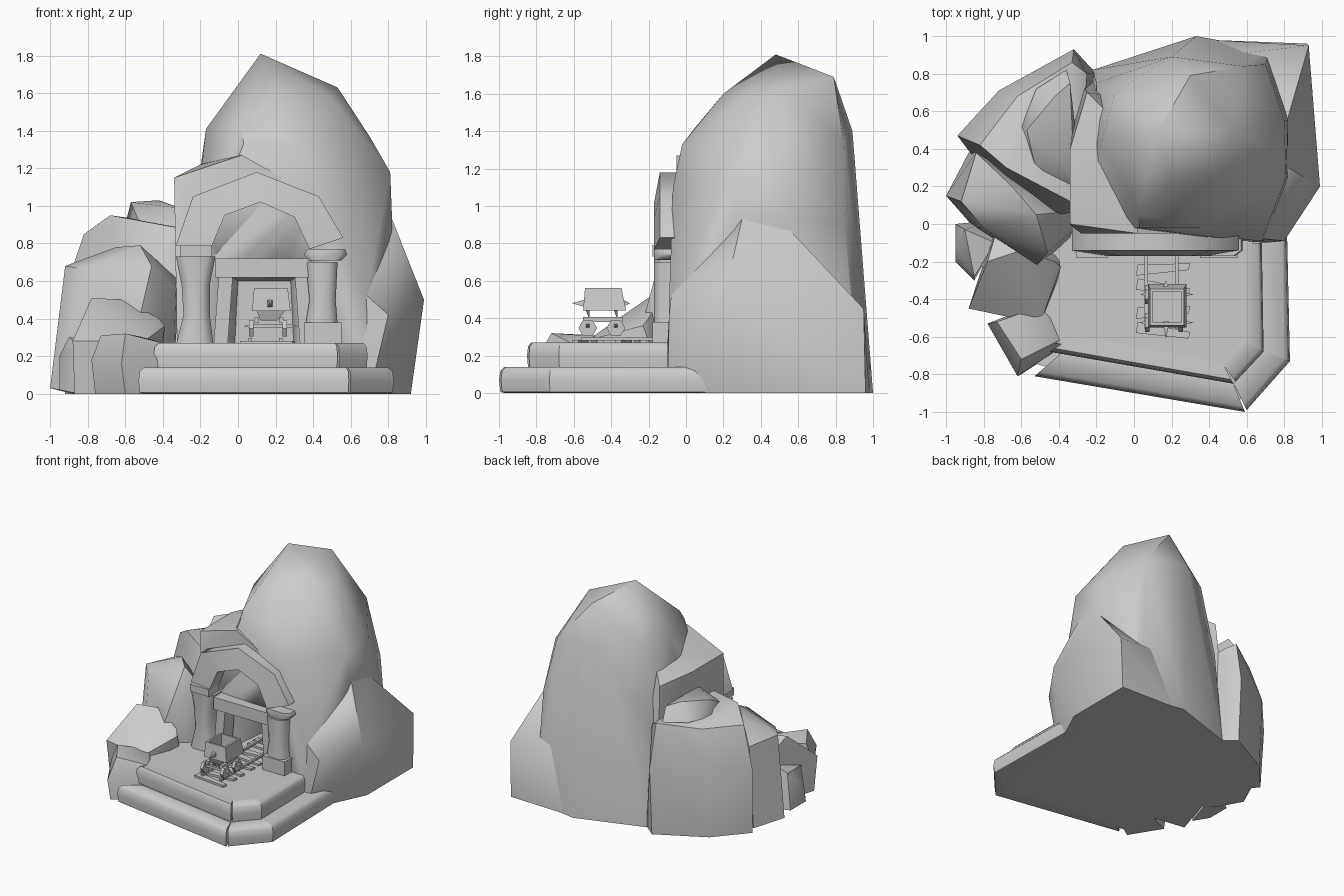
import bpy, bmesh, math
from mathutils import Vector

if "Cube" in bpy.data.objects:
    bpy.data.objects.remove(bpy.data.objects["Cube"])


def finish(name, bm, angle=40):
    bmesh.ops.recalc_face_normals(bm, faces=bm.faces)
    me = bpy.data.meshes.new(name)
    bm.to_mesh(me)
    bm.free()
    ob = bpy.data.objects.new(name, me)
    bpy.context.collection.objects.link(ob)
    bpy.ops.object.select_all(action='DESELECT')
    ob.select_set(True)
    bpy.context.view_layer.objects.active = ob
    bpy.ops.object.shade_smooth_by_angle(angle=math.radians(angle))
    return ob


def hull(name, pts, angle=40):
    """Chunky stone: convex hull of a few corner points."""
    bm = bmesh.new()
    for p in pts:
        bm.verts.new(p)
    r = bmesh.ops.convex_hull(bm, input=bm.verts)
    junk = {g for g in r['geom_interior'] + r['geom_unused'] if isinstance(g, bmesh.types.BMVert)}
    bmesh.ops.delete(bm, geom=list(junk), context='VERTS')
    return finish(name, bm, angle)


def prism(outline, z0, z1):
    return [(x, y, z) for x, y in outline for z in (z0, z1)]


def loft(name, rings, angle=40):
    """Skin through matching rings of points, capped at both ends."""
    bm = bmesh.new()
    rows = [[bm.verts.new(p) for p in r] for r in rings]
    n = len(rows[0])
    for a, b in zip(rows, rows[1:]):
        for i in range(n):
            bm.faces.new((a[i], a[(i + 1) % n], b[(i + 1) % n], b[i]))
    bm.faces.new(rows[0])
    bm.faces.new(rows[-1])
    return finish(name, bm, angle)


def box(x0, x1, y0, y1, z0, z1):
    return prism([(x0, y0), (x1, y0), (x1, y1), (x0, y1)], z0, z1)


# Large rock behind the entrance
main = hull("main_rock", [
    (-.28, -.06, 0), (-.22, .82, 0), (.33, 1, 0), (.72, .93, 0), (.8, .3, 0), (.7, -.1, 0),
    (.68, -.09, .5), (-.26, -.04, .6), (.82, .25, .93), (.82, .55, .93), (.7, .85, .9), (.33, .91, .9),
    (-.2, .75, .8), (.81, .25, 1.18), (.8, .55, 1.18), (.42, -.07, 1.1), (.03, -.02, 1.33),
    (.35, -.02, 1.33), (-.2, .42, 1.2), (-.17, .45, 1.41), (.02, .05, 1.42), (-.1, .7, 1.4),
    (.2, .2, 1.6), (.5, .3, 1.57), (.53, .5, 1.63), (.12, .48, 1.81), (.3, .79, 1.69),
    (.2, .89, 1.4), (.58, .84, 1.35), (.7, .4, 1.37)], 45)
skirt = hull("right_rock_skirt", [
    (.7, -.1, 0), (.78, .16, 0), (.92, .36, 0), (.92, .96, 0), (.4, .98, 0), (.45, -.08, 0),
    (.99, .2, .5), (.94, .63, .5), (.93, .95, .45), (.82, .3, .93), (.8, .5, .93), (.7, -.1, .25),
    (.8, -.09, .42), (.6, -.07, .6), (.5, .9, .5), (.5, .3, .9)])
brow = hull("rock_over_arch", [
    (-.32, -.03, 0), (-.3, .8, 0), (.45, -.03, 0), (.4, .6, 0), (-.34, .0, 1.15), (-.34, .4, 1.15),
    (-.25, .7, 1.12), (.02, -.05, 1.27), (-.05, .5, 1.27), (-.28, -.05, 1.08), (.42, -.05, 1.05), (-.2, .3, 1.22)])

# Hollow tunnel through the two front rocks
cutter = hull("tunnel_cutter", [
    (-.1, -.3, .2), (.37, -.3, .2), (-.08, -.3, .65), (.35, -.3, .65),
    (-.02, .4, .2), (.3, .4, .2), (.0, .4, .6), (.28, .4, .6)])
for rock in (main, brow):
    mod = rock.modifiers.new("tunnel", 'BOOLEAN')
    mod.object, mod.operation, mod.solver = cutter, 'DIFFERENCE', 'EXACT'
    bpy.context.view_layer.objects.active = rock
    bpy.ops.object.modifier_apply(modifier="tunnel")
bpy.data.objects.remove(cutter)

# Boulders on the left
hull("left_back_boulder", [
    (-.92, .45, 0), (-.7, .7, 0), (-.32, .9, 0), (-.2, .8, 0), (-.3, 0, 0), (-.7, .15, 0),
    (-.94, .47, .5), (-.72, .71, .6), (-.32, .93, .55), (-.82, .42, .85), (-.62, .68, .86), (-.33, .86, .9),
    (-.68, .3, .95), (-.3, .1, .88), (-.4, .06, .75), (-.25, .8, .85)])
hull("left_back_boulder_cap", [
    (-.6, .52, .9), (-.52, .72, .9), (-.36, .82, .9), (-.3, .4, .9), (-.52, .28, .9), (-.33, .2, .88),
    (-.57, .5, 1.02), (-.42, .68, 1.03), (-.34, .75, 1.0), (-.32, .3, .99)])
hull("left_middle_boulder", [
    (-1, .15, .03), (-.88, .38, 0), (-.4, .1, 0), (-.35, -.1, 0), (-.52, -.2, 0), (-.85, -.02, 0),
    (-.92, .12, .68), (-.84, .38, .66), (-.8, -.02, .66), (-.52, .05, .79), (-.65, .2, .78),
    (-.46, -.15, .68), (-.33, -.04, .55), (-.31, .07, .6), (-.52, -.22, .42)])
hull("left_small_boulder", [
    (-.95, -.2, .02), (-.95, 0, .02), (-.85, -.3, 0), (-.75, .02, 0), (-.95, -.12, .2),
    (-.9, -.03, .3), (-.85, -.28, .26), (-.74, -.1, .3)])
hull("left_front_boulder", [
    (-.87, -.42, 0), (-.75, -.05, 0), (-.42, -.1, 0), (-.45, -.48, 0), (-.88, -.45, .28),
    (-.73, -.03, .4), (-.78, -.2, .51), (-.5, -.53, .28), (-.42, -.2, .4), (-.39, -.23, .36), (-.6, -.14, .5)])
hull("left_corner_stone", [
    (-.76, -.54, 0), (-.6, -.8, 0), (-.36, -.64, 0), (-.5, -.42, 0), (-.78, -.53, .18), (-.62, -.81, .16),
    (-.73, -.52, .31), (-.6, -.72, .32), (-.4, -.62, .27), (-.34, -.62, .2), (-.5, -.44, .3)])

# Paved platform
hull("platform_floor", prism([(-.5, -.62), (.45, -.79), (.63, -.66), (.63, -.05), (-.5, -.05)], .1, .265))
hull("platform_base", prism([(-.6, -.72), (-.47, -.76), (.56, -.94), (.77, -.7), (.74, .1), (-.6, .1)], 0, .11))
hull("tunnel_floor", box(-.08, .35, -.1, .42, .05, .265))


def kerb(name, outer, inner, z0, z1):
    """Rounded kerb stone between an outer and an inner edge."""
    rings = []
    for o, i in zip(outer, inner):
        o, i = Vector(o), Vector(i)
        zs = ((.05, .04), (0, .5), (.05, .85), (.2, 1), (1, .97), (1, 0), (.2, 0))
        rings.append([(*(o.lerp(i, t)), z0 + (z1 - z0) * s) for t, s in zs])
    loft(name, rings, 55)


# Two rows of edge stones forming the steps
for tag, a, b, c, d, w, z0, z1 in (
        ("lower", (-.53, -.81), (.59, -1), (.83, -.73), (.81, .16), .15, 0, .14),
        ("upper", (-.45, -.68), (.53, -.85), (.69, -.68), (.68, -.1), .11, .13, .27)):
    ai, bi = (a[0] + .14, a[1] + w * .8), (b[0] - .06, b[1] + w)
    ci, di = (c[0] - w, c[1] + .06), (d[0] - w, d[1])
    kerb(tag + "_front_step", (a, b), (ai, bi), z0, z1)
    kerb(tag + "_corner_step", ((b[0] + .01, b[1] + .01), c), (bi, ci), z0, z1)
    kerb(tag + "_side_step", (c, d), (ci, di), z0, z1)


# Waisted portal pillars with base and cap stones
def pillar(name, levels):
    loft(name, [[(x0, -.14, z), (x0 + .04, -.17, z), (x1 - .04, -.17, z), (x1, -.14, z),
                 (x1, -.02, z), (x0, -.02, z)] for z, x0, x1 in levels], 55)


pillar("left_pillar", [(.26, -.33, -.13), (.42, -.29, -.15), (.58, -.3, -.15), (.73, -.33, -.12)])
pillar("right_pillar", [(.37, .36, .53), (.5, .38, .52), (.7, .36, .53)])
hull("left_pillar_cap", box(-.31, -.14, -.18, -.02, .73, .79))
hull("right_pillar_base", box(.35, .55, -.18, -.02, .22, .38))
pillar("right_pillar_cap", [(.71, .37, .55), (.74, .35, .58), (.77, .37, .57)])

# Stone arch
outer = [(-.33, .79), (-.24, 1.05), (.1, 1.18), (.43, 1.05), (.56, .83)]
inner = [(-.15, .76), (-.07, .95), (.12, 1.02), (.3, .94), (.38, .77)]
loft("stone_arch", [[(ox, -.14, oz), (ix, -.17, iz), (ix, -.01, iz), (ox, .03, oz)]
                    for (ox, oz), (ix, iz) in zip(outer, inner)], 50)

# Timber door frame
for name, (xb, xt), w in (("door_post_left", (-.13, -.1), .075), ("door_post_right", (.33, .3), .075)):
    loft(name, [[(x, -.13, z), (x + w, -.13, z), (x + w, .0, z), (x, .0, z)]
                for x, z in ((xb, .26), (xt, .66))])
hull("door_lintel", box(-.12, .39, -.145, .0, .62, .72))

# Rails and sleepers
for side, x in (("left", .065), ("right", .228)):
    hull(side + "_rail", box(x - .009, x + .009, -.56, .38, .28, .298))
for i in range(9):
    y = -.6 + i * .115
    t = .02 * (-1) ** i
    hull(f"sleeper_{i}", prism([(.01, y + t), (.02, y + t + .06), (.3, y - t / 2 + .035), (.29, y - t / 2)],
                               .262, .282))

# Ore cart: open hopper, chassis, axles and wheels
levels = ((.44, .075, .28, -.55, -.32), (.56, .085, .265, -.54, -.345), (.56, .1, .25, -.525, -.36),
          (.46, .1, .255, -.525, -.36))
loft("cart_hopper", [[(x0, y0, z), (x1, y0, z), (x1, y1, z), (x0, y1, z)] for z, x0, x1, y0, y1 in levels], 30)
for x in (.1, .23):
    hull("cart_chassis_beam", box(x - .012, x + .012, -.55, -.34, .38, .405))
for y in (-.525, -.375):
    hull("cart_bracket", [(.1, y - .01, .44), (.25, y - .01, .44), (.12, y + .01, .39), (.21, y + .01, .39),
                          (.1, y + .01, .44), (.25, y + .01, .44)])
    hull("cart_axle", [(.03, y, .36), (.32, y, .36)] + box(.07, .27, y - .01, y + .01, .35, .37))
    for x in (.07, .25):
        hull("cart_wheel", [(x + dx, y + .05 * math.cos(a), .347 + .05 * math.sin(a))
                            for dx in (-.012, .012) for a in [k * math.tau / 6 for k in range(6)]])
for y0, y1 in ((-.53, -.61), (-.35, -.3)):
    hull("cart_coupling", box(.155, .185, y0 - .01, y0 + .01, .46, .5) + [(.17, y1, .48)])
